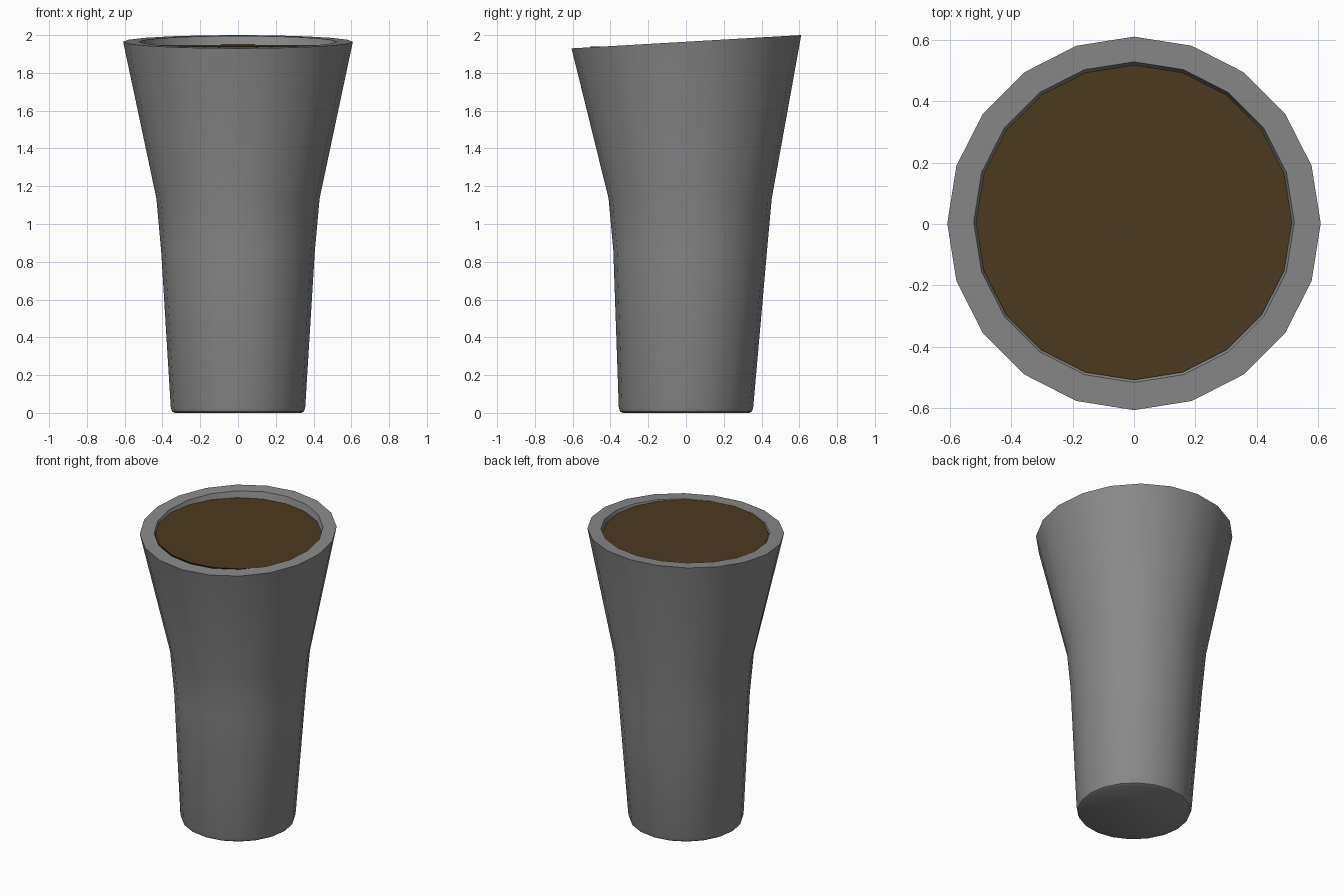
import bpy, bmesh, math

if "Cube" in bpy.data.objects:
    bpy.data.objects.remove(bpy.data.objects["Cube"])

SIDES = 20


def material(name, rgb):
    m = bpy.data.materials.new(name)
    m.diffuse_color = (*rgb, 1.0)
    m.use_nodes = True
    m.node_tree.nodes["Principled BSDF"].inputs["Base Color"].default_value = m.diffuse_color
    return m


def lofted(name, rings, mat, cap_start=True, cap_end=True):
    """Bridge circular rings given as (radius, centre y, z at centre, slope in y)."""
    bm = bmesh.new()
    loops = []
    for r, cy, z, slope in rings:
        loop = []
        for i in range(SIDES):
            a = 2 * math.pi * i / SIDES
            x, y = r * math.cos(a), r * math.sin(a)
            loop.append(bm.verts.new((x, y + cy, z + slope * y)))
        loops.append(loop)
    for lo, hi in zip(loops, loops[1:]):
        for i in range(SIDES):
            j = (i + 1) % SIDES
            bm.faces.new((lo[i], lo[j], hi[j], hi[i]))
    if cap_start:
        bm.faces.new(loops[0][::-1])
    if cap_end:
        bm.faces.new(loops[-1])
    me = bpy.data.meshes.new(name)
    bm.to_mesh(me)
    bm.free()
    me.materials.append(mat)
    ob = bpy.data.objects.new(name, me)
    bpy.context.collection.objects.link(ob)
    bpy.ops.object.select_all(action='DESELECT')
    ob.select_set(True)
    bpy.context.view_layer.objects.active = ob
    bpy.ops.object.shade_smooth_by_angle(angle=math.radians(40))
    return ob


grey = material("pot grey", (0.25, 0.25, 0.255))
brown = material("soil brown", (0.072, 0.042, 0.014))

TILT = 0.0579  # slope of the rim

# Pot: rounded foot, gentle taper, flared top, slanted rim and inner lip
lofted("pot", [
    (0.335, 0.0, 0.0, 0),
    (0.349, 0.0, 0.008, 0),
    (0.356, 0.0, 0.03, 0),
    (0.407, 0.022, 0.86, 0),
    (0.432, 0.022, 1.135, 0),
    (0.608, 0.002, 1.965, TILT),
    (0.522, 0.006, 1.965, TILT),
    (0.508, 0.006, 1.925, 0.02),
], grey)

# Soil filling the opening, nearly level
lofted("soil", [
    (0.505, 0.006, 1.927, 0.01),
    (0.514, 0.006, 1.944, 0.01),
], brown)
